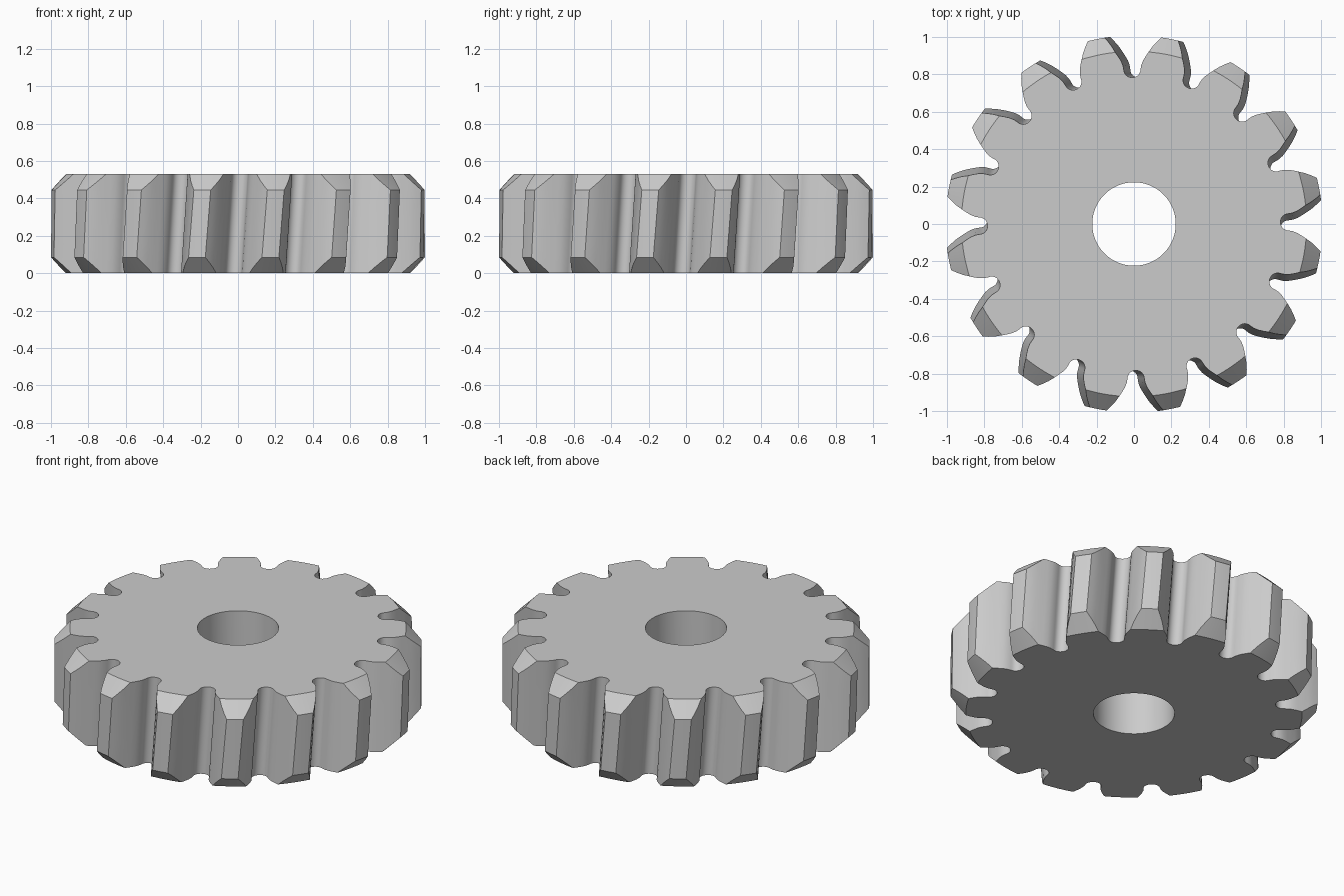
import bpy, bmesh, math

cube = bpy.data.objects.get("Cube")
if cube:
    bpy.data.objects.remove(cube, do_unlink=True)

TEETH, HEIGHT = 16, 0.53
HOLE_R, TIP_R, CHAMFER_R = 0.223, 1.008, 0.923
FILLET_R, FILLET_MID = 0.045, 0.828
PITCH = 2 * math.pi / TEETH
ACROSS, LAYERS = 8, 4

# Flank of one tooth gap: (radius, half width), round root then curved flank
flank = [(FILLET_MID - FILLET_R * math.cos(math.radians(a)),
          FILLET_R * math.sin(math.radians(a))) for a in range(0, 91, 15)]
flank += [(0.85, 0.049), (0.875, 0.059), (0.9, 0.074), (CHAMFER_R, 0.089),
          (0.955, 0.109), (0.985, 0.132), (TIP_R, 0.152)]


def point(radius, half_angle, u, t, tooth):
    """Point at radius, u across the tooth (-1..1), t up the height (0..1)."""
    bevel = max(0, radius - CHAMFER_R)
    z = bevel + t * (HEIGHT - 2 * bevel)
    twist = 0.08 * (z - HEIGHT / 2) - 0.009
    a = (tooth + 0.5) * PITCH + u * half_angle + twist
    return (radius * math.cos(a), radius * math.sin(a), z)


def grid(bm, fn, rows, cols):
    """Quad patch over fn(row, col)."""
    v = [[bm.verts.new(fn(r, c)) for c in range(cols + 1)] for r in range(rows + 1)]
    for r in range(rows):
        for c in range(cols):
            bm.faces.new((v[r][c], v[r + 1][c], v[r + 1][c + 1], v[r][c + 1]))


# Section from the bore out to the tip: (radius, half angle of solid)
section = [(HOLE_R, PITCH / 2)] + [(r, PITCH / 2 - g / r) for r, g in flank]
last = len(section) - 1

bm = bmesh.new()
for tooth in range(TEETH):
    def at(i, u, t):
        return point(*section[i], u, t, tooth)

    def across(c):
        return 2 * c / ACROSS - 1

    # Top and bottom with the chamfered tooth ends
    for t in (0, 1):
        grid(bm, lambda r, c: at(r, across(c), t), last, ACROSS)
    # Bore wall and tooth tip
    for i in (0, last):
        grid(bm, lambda r, c: at(i, across(c), r / LAYERS), LAYERS, ACROSS)
    # Both flanks
    for side in (-1, 1):
        grid(bm, lambda r, c: at(c + 1, side, r / LAYERS), LAYERS, last - 1)

bmesh.ops.remove_doubles(bm, verts=bm.verts, dist=0.0001)
bmesh.ops.recalc_face_normals(bm, faces=bm.faces)
mesh = bpy.data.meshes.new("helical_gear")
bm.to_mesh(mesh)
bm.free()

gear = bpy.data.objects.new("helical_gear", mesh)
bpy.context.collection.objects.link(gear)

# Plain grey metal
grey = bpy.data.materials.new("plain_grey")
grey.use_nodes = True
color = (0.6, 0.6, 0.6, 1)
grey.diffuse_color = color
grey.node_tree.nodes["Principled BSDF"].inputs["Base Color"].default_value = color
mesh.materials.append(grey)

bpy.ops.object.select_all(action='DESELECT')
gear.select_set(True)
bpy.context.view_layer.objects.active = gear
bpy.ops.object.shade_smooth_by_angle(angle=math.radians(30))
